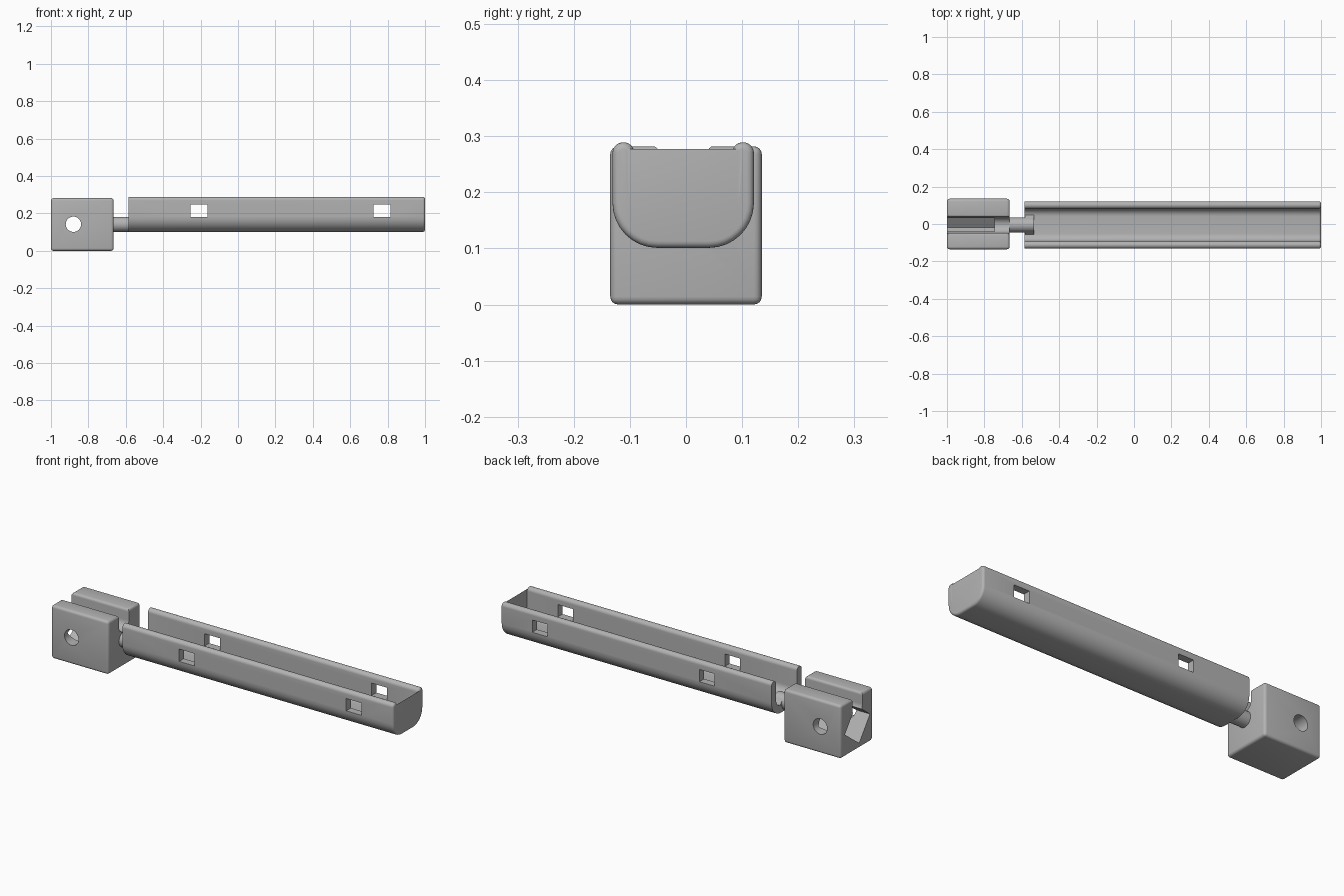
import bpy, bmesh, math
from mathutils import Vector, Matrix

cube = bpy.data.objects.get("Cube")
if cube:
    bpy.data.objects.remove(cube, do_unlink=True)

grey = bpy.data.materials.new("plain_grey")
grey.use_nodes = True
GREY = (0.45, 0.45, 0.45, 1)
grey.diffuse_color = GREY
grey.node_tree.nodes["Principled BSDF"].inputs["Base Color"].default_value = GREY

AXIS_Y, AXIS_Z = -0.005, 0.142   # centre line shared by shaft and pocket


def make(name, bm):
    bmesh.ops.recalc_face_normals(bm, faces=bm.faces)
    mesh = bpy.data.meshes.new(name)
    bm.to_mesh(mesh)
    bm.free()
    mesh.materials.append(grey)
    ob = bpy.data.objects.new(name, mesh)
    bpy.context.collection.objects.link(ob)
    return ob


def rounded(corners, steps=8):
    """Outline of (y, z, radius) corners with each corner filleted."""
    out = []
    for i, (y, z, r) in enumerate(corners):
        p = Vector((y, z))
        if r == 0:
            out.append(p)
            continue
        u = (Vector(corners[i - 1][:2]) - p).normalized()
        v = (Vector(corners[(i + 1) % len(corners)][:2]) - p).normalized()
        half = u.angle(v) / 2
        centre = p + (u + v).normalized() * (r / math.sin(half))
        start = p + u * (r / math.tan(half)) - centre
        end = p + v * (r / math.tan(half)) - centre
        sweep = start.angle(end)
        for k in range(steps + 1):
            t = k / steps
            out.append(centre + (start * math.sin((1 - t) * sweep)
                                 + end * math.sin(t * sweep)) / math.sin(sweep))
    return out


def prism(name, outline, x0, x1, end_bevel=0):
    """Extrude a y-z outline along x, optionally rounding the x1 end."""
    clean = [p for i, p in enumerate(outline) if (p - outline[i - 1]).length > 1e-4]
    bm = bmesh.new()
    face = bm.faces.new([bm.verts.new((x0, p.x, p.y)) for p in clean])
    grown = bmesh.ops.extrude_face_region(bm, geom=[face], use_keep_orig=True)["geom"]
    moved = [g for g in grown if isinstance(g, bmesh.types.BMVert)]
    bmesh.ops.translate(bm, verts=moved, vec=(x1 - x0, 0, 0))
    if end_bevel:
        rim = [e for e in bm.edges if all(abs(v.co.x - x1) < 1e-5 for v in e.verts)]
        bmesh.ops.bevel(bm, geom=rim, offset=end_bevel, segments=4,
                        profile=0.5, affect='EDGES')
    return make(name, bm)


def cylinder(name, centre, radius, length, axis):
    bm = bmesh.new()
    turn = Matrix.Rotation(math.pi / 2, 4, 'Y' if axis == 'X' else 'X')
    bmesh.ops.create_cone(bm, cap_ends=True, segments=40, radius1=radius, radius2=radius,
                          depth=length, matrix=Matrix.Translation(centre) @ turn)
    return make(name, bm)


def box(name, low, high, bevel=0):
    low, high = Vector(low), Vector(high)
    bm = bmesh.new()
    bmesh.ops.create_cube(bm, size=1, matrix=Matrix.Translation((low + high) / 2)
                          @ Matrix.Diagonal((*(high - low), 1)))
    if bevel:
        bmesh.ops.bevel(bm, geom=bm.edges[:], offset=bevel, segments=4,
                        profile=0.5, affect='EDGES')
    return make(name, bm)


def cut(target, cutter):
    cutter.hide_render = True
    mod = target.modifiers.new("cut", 'BOOLEAN')
    mod.operation, mod.solver, mod.object = 'DIFFERENCE', 'EXACT', cutter
    bpy.context.view_layer.objects.active = target
    bpy.ops.object.modifier_apply(modifier=mod.name)
    bpy.data.objects.remove(cutter, do_unlink=True)


# Clamp block: U slot along the top, cross hole, turned square pocket in the end
block = box("clamp_block", (-1, -0.135, 0), (-0.665, 0.135, 0.282), 0.014)
slot = rounded([(-0.047, 0.182, 0.0415), (0.037, 0.182, 0.0415), (0.037, 0.283, 0.015),
                (0.09, 0.283, 0), (0.09, 0.4, 0), (-0.1, 0.4, 0),
                (-0.1, 0.283, 0), (-0.047, 0.283, 0.015)])
cut(block, prism("slot_cutter", slot, -1.1, -0.6))
cut(block, cylinder("hole_cutter", (-0.88, 0, AXIS_Z), 0.041, 0.5, 'Y'))
pocket = []
for k in range(4):
    a = math.radians(-8 + 90 * k)
    pocket.append(Vector((AXIS_Y + 0.106 * math.cos(a), 0.132 + 0.106 * math.sin(a))))
cut(block, prism("pocket_cutter", pocket, -1.1, -0.745))

# Long open channel with rounded lips and one rounded end
lo, hi, wall, top, base = -0.131, 0.121, 0.039, 0.289, 0.101
lip = wall / 2 - 0.0002
channel_outline = rounded([
    (lo, base, 0.08), (hi, base, 0.08), (hi, top, lip), (hi - wall, top, lip),
    (hi - wall, base + wall, 0.041), (lo + wall, base + wall, 0.041),
    (lo + wall, top, lip), (lo, top, lip)])
channel = prism("channel", channel_outline, -0.585, 1.0, 0.012)

# Rectangular windows through both walls
for x in (-0.208, 0.77):
    cut(channel, box("window_cutter", (x - 0.045, -0.3, 0.182), (x + 0.045, 0.3, 0.247)))

# Shaft joining the block to the channel, with its sloped saddle
shaft = cylinder("shaft", (-0.61, AXIS_Y, AXIS_Z), 0.04, 0.15, 'X')
saddle_outline = [Vector((AXIS_Y + s * y, z)) for s, y, z in (
    (-1, 0.053, 0.13), (1, 0.053, 0.13), (1, 0.053, 0.14),
    (1, 0.026, 0.172), (-1, 0.026, 0.172), (-1, 0.053, 0.14))]
saddle = prism("shaft_saddle", saddle_outline, -0.584, -0.535)

# Smooth curved faces, keep hard edges
bpy.ops.object.select_all(action='DESELECT')
for ob in (block, channel, shaft, saddle):
    ob.select_set(True)
bpy.context.view_layer.objects.active = block
bpy.ops.object.shade_smooth_by_angle(angle=math.radians(35))
